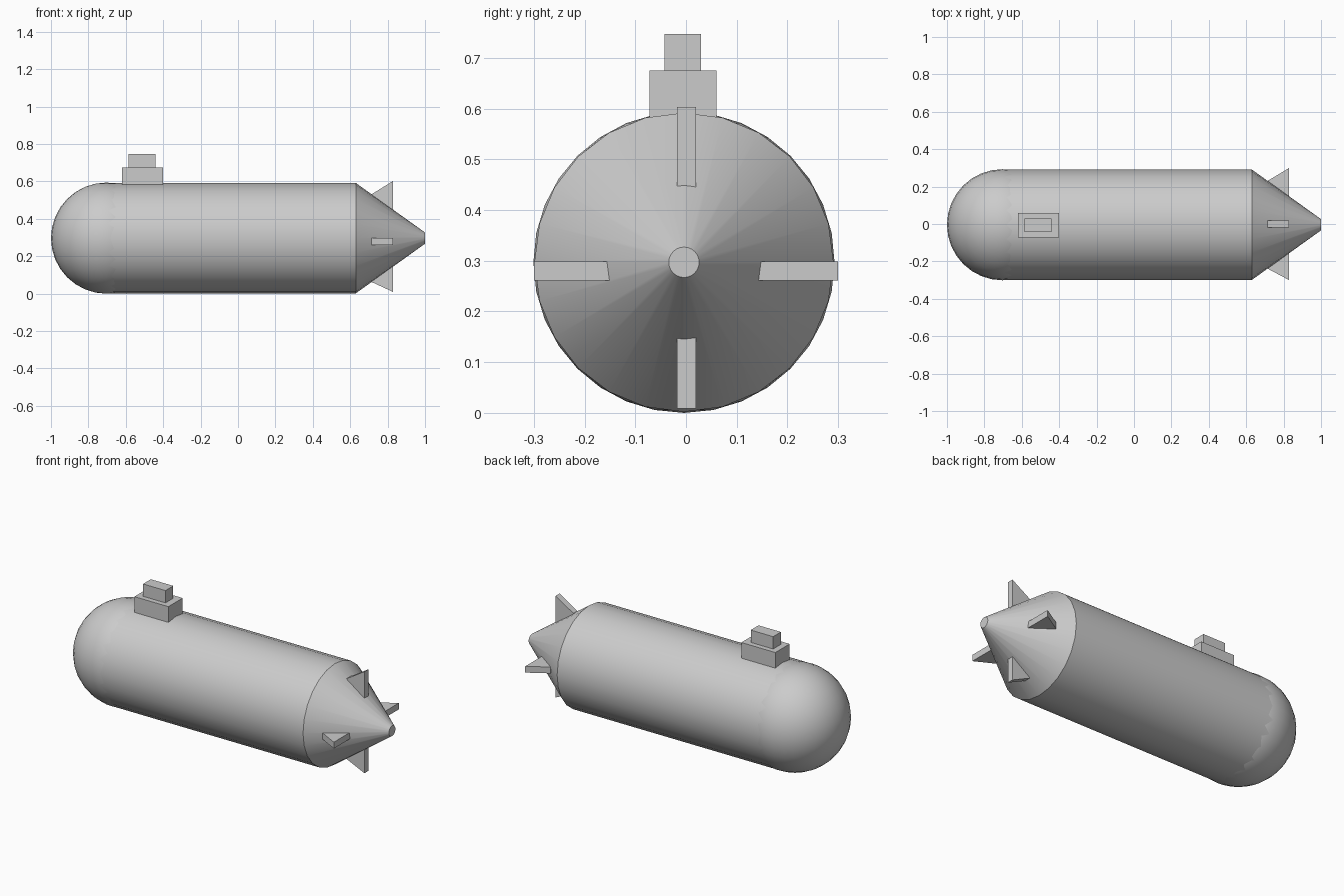
import bpy, bmesh, math
from mathutils import Matrix, Vector

if "Cube" in bpy.data.objects:
    bpy.data.objects.remove(bpy.data.objects["Cube"])

CY, CZ, R = -0.004, 0.297, 0.295   # hull axis and radius


def finish(name, bm, smooth=False):
    bmesh.ops.recalc_face_normals(bm, faces=bm.faces)
    me = bpy.data.meshes.new(name)
    bm.to_mesh(me)
    bm.free()
    ob = bpy.data.objects.new(name, me)
    bpy.context.collection.objects.link(ob)
    if smooth:
        bpy.ops.object.select_all(action='DESELECT')
        ob.select_set(True)
        bpy.context.view_layer.objects.active = ob
        bpy.ops.object.shade_smooth_by_angle(angle=math.radians(30))
    return ob


def tube(name, x0, x1, r0, r1):
    """Capped 24-sided cylinder or cone along x, with a vertex at the top."""
    bm = bmesh.new()
    rings = []
    for x, r in ((x0, r0), (x1, r1)):
        rings.append([bm.verts.new((x, CY + r * math.sin(math.tau * i / 24),
                                    CZ + r * math.cos(math.tau * i / 24)))
                      for i in range(24)])
    for i in range(24):
        j = (i + 1) % 24
        bm.faces.new((rings[0][i], rings[0][j], rings[1][j], rings[1][i]))
    bm.faces.new(rings[0])
    bm.faces.new(rings[1])
    return finish(name, bm, True)


def box(name, lo, hi):
    lo, hi = Vector(lo), Vector(hi)
    bm = bmesh.new()
    bmesh.ops.create_cube(bm, size=1, matrix=Matrix.Translation((lo + hi) / 2)
                          @ Matrix.Diagonal((*(hi - lo), 1)))
    return finish(name, bm)


def fin(name, angle, center, reach):
    """Triangular plate; angle turns it around the hull axis, 0 is up."""
    bm = bmesh.new()
    outline = ((0.715, 0.235), (0.83, reach), (0.83, 0.10), (0.715, 0.10))
    face = bm.faces.new([bm.verts.new((x, -0.0185, z)) for x, z in outline])
    ext = bmesh.ops.extrude_face_region(bm, geom=[face])
    verts = [v for v in ext['geom'] if isinstance(v, bmesh.types.BMVert)]
    bmesh.ops.translate(bm, verts=verts, vec=(0, 0.037, 0))
    bm.transform(Matrix.Translation((0, *center))
                 @ Matrix.Rotation(math.radians(angle), 4, 'X'))
    return finish(name, bm)


# Hull and tail cone
tube("hull", -0.70, 0.63, R, R)
tube("tail_cone", 0.63, 1.0, R, 0.03)

# Rounded nose: a full ball, half buried in the hull
bm = bmesh.new()
bmesh.ops.create_uvsphere(bm, u_segments=32, v_segments=16, radius=0.297,
                          matrix=Matrix.Translation((-0.703, CY, CZ)))
finish("nose_dome", bm, True)

# Stepped tower
box("tower_base", (-0.62, -0.072, 0.58), (-0.40, 0.06, 0.675))
box("tower_top", (-0.585, -0.042, 0.67), (-0.44, 0.03, 0.747))

# Tail fins
fin("fin_top", 0, (0.001, CZ), 0.306)
fin("fin_bottom", 180, (0.001, CZ), 0.288)
fin("fin_front", 90, (CY, 0.28), 0.296)
fin("fin_back", -90, (CY, 0.28), 0.304)
